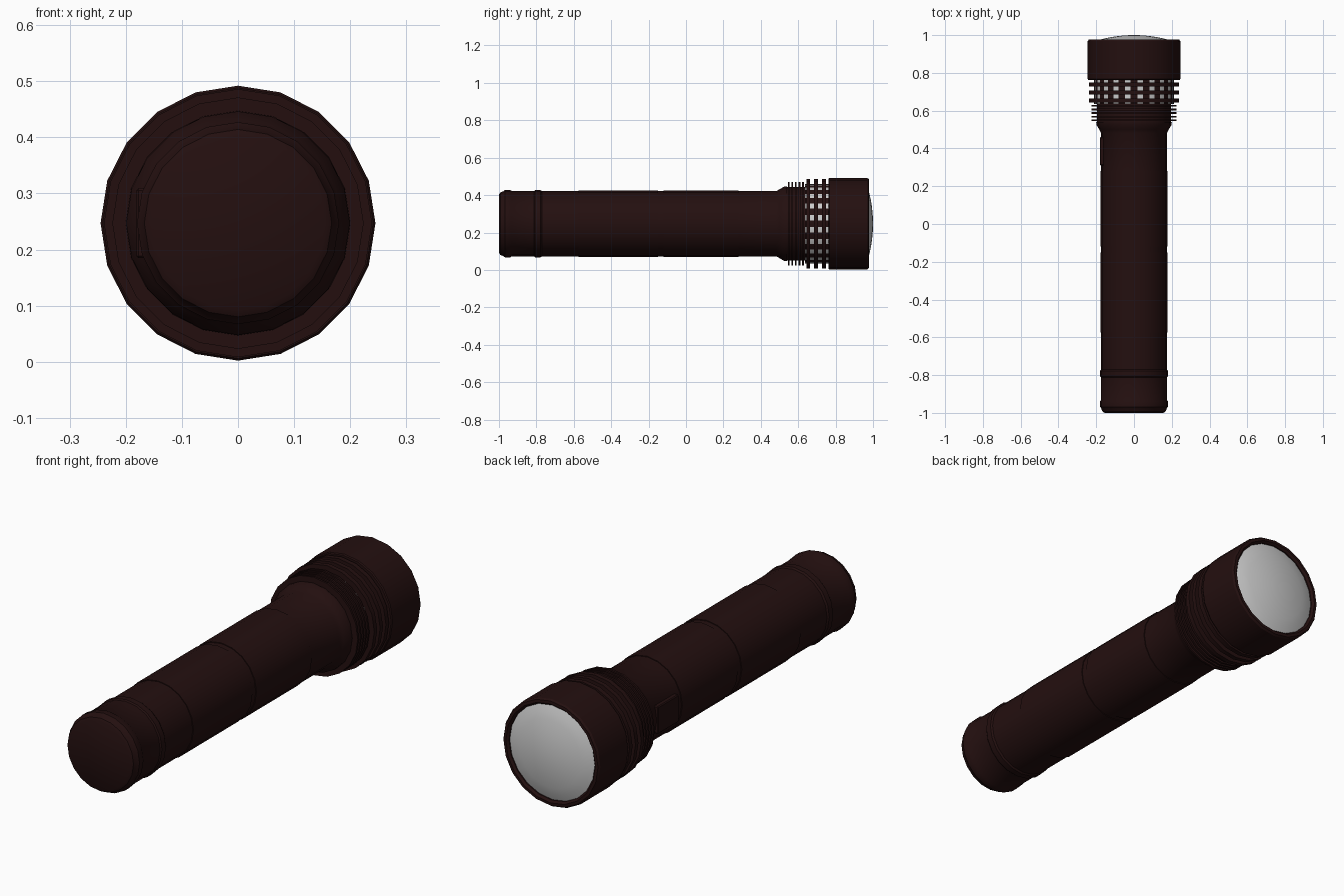
import bpy, bmesh, math

if "Cube" in bpy.data.objects:
    bpy.data.objects.remove(bpy.data.objects["Cube"])

AXIS_Z = 0.247
SIDES = 20


def material(name, rgb):
    m = bpy.data.materials.new(name)
    m.diffuse_color = (*rgb, 1.0)
    m.use_nodes = True
    m.node_tree.nodes["Principled BSDF"].inputs["Base Color"].default_value = m.diffuse_color
    return m


DARK = material("dark_brown", (0.017, 0.0048, 0.0048))
GLASS = material("pale_grey", (0.6, 0.6, 0.6))


def finish(name, bm, mat, angle=32):
    bmesh.ops.recalc_face_normals(bm, faces=bm.faces)
    me = bpy.data.meshes.new(name)
    bm.to_mesh(me)
    bm.free()
    me.materials.append(mat)
    ob = bpy.data.objects.new(name, me)
    bpy.context.collection.objects.link(ob)
    bpy.ops.object.select_all(action='DESELECT')
    ob.select_set(True)
    bpy.context.view_layer.objects.active = ob
    bpy.ops.object.shade_smooth_by_angle(angle=math.radians(angle))
    return ob


def lathe(name, profile, mat, turn=0.0):
    """Spin (y, radius) points round the torch axis; radius 0 closes an end."""
    bm = bmesh.new()
    rings = []
    for y, r in profile:
        if r == 0:
            rings.append([bm.verts.new((0, y, AXIS_Z))] * SIDES)
        else:
            rings.append([bm.verts.new((r * math.cos(a), y, AXIS_Z + r * math.sin(a)))
                          for a in (turn + 2 * math.pi * i / SIDES for i in range(SIDES))])
    for a, b in zip(rings, rings[1:]):
        for i in range(SIDES):
            j = (i + 1) % SIDES
            quad = list(dict.fromkeys((a[i], a[j], b[j], b[i])))
            bm.faces.new(quad)
    return finish(name, bm, mat)


def bands(spans, low, high):
    """Profile steps that rise from low to high over each (start, end) span."""
    pts = []
    for s, e in spans:
        pts += [(s, low), (s, high), (e, high), (e, low)]
    return pts


# Tail cap with two rounded ridges
lathe("tail_cap", [(-1.0, 0), (-1.0, 0.155), (-0.993, 0.167), (-0.975, 0.174),
                   (-0.968, 0.180), (-0.94, 0.180), (-0.932, 0.175),
                   (-0.812, 0.175), (-0.806, 0.180), (-0.778, 0.180),
                   (-0.77, 0.174), (-0.77, 0)], DARK)

# Barrel with two slightly raised grips, flaring into the neck
lathe("barrel", [(-0.78, 0), (-0.78, 0.174)]
      + bands([(-0.575, -0.15), (-0.12, 0.28)], 0.174, 0.1775)
      + [(0.482, 0.174), (0.50, 0.184), (0.525, 0.199), (0.54, 0.2), (0.54, 0)], DARK)

# Thin cooling fins on the neck
fins = [(0.545 + 0.019 * i, 0.554 + 0.019 * i) for i in range(5)]
lathe("neck_fins", [(0.53, 0), (0.53, 0.196)] + bands(fins, 0.196, 0.224)
      + [(0.64, 0.196), (0.64, 0)], DARK)

# Thick rings behind the head
rings = [(0.643, 0.664), (0.685, 0.706), (0.727, 0.749)]
lathe("head_rings", [(0.635, 0), (0.635, 0.212)] + bands(rings, 0.212, 0.239)
      + [(0.77, 0.212), (0.77, 0)], DARK)

# Pale liner peeping out between the rings in the middle of each facet
lathe("ring_liner", [(0.637, 0.2), (0.637, 0.2118), (0.762, 0.2118), (0.762, 0.2)],
      GLASS, turn=math.pi / SIDES)

# Head shell with rim
lathe("head", [(0.762, 0), (0.762, 0.241), (0.767, 0.245), (0.968, 0.245),
               (0.977, 0.239), (0.978, 0.226), (0.968, 0.217), (0.955, 0.217),
               (0.955, 0)], DARK)

# Domed lens
lens = [(0.962, 0.218)]
for k in range(7):
    r = 0.218 * (1 - (k + 1) / 7)
    lens.append((1.0 - 0.035 * (r / 0.218) ** 2, r if k < 6 else 0))
lathe("lens", lens, GLASS)

# Switch on the left side
bm = bmesh.new()
bmesh.ops.create_cube(bm, size=1)
for v in bm.verts:
    v.co = (-0.166 + v.co.x * 0.03, 0.385 + v.co.y * 0.15, AXIS_Z + v.co.z * 0.125)
bmesh.ops.bevel(bm, geom=bm.edges[:], offset=0.004, segments=1, affect='EDGES')
finish("switch", bm, DARK)
